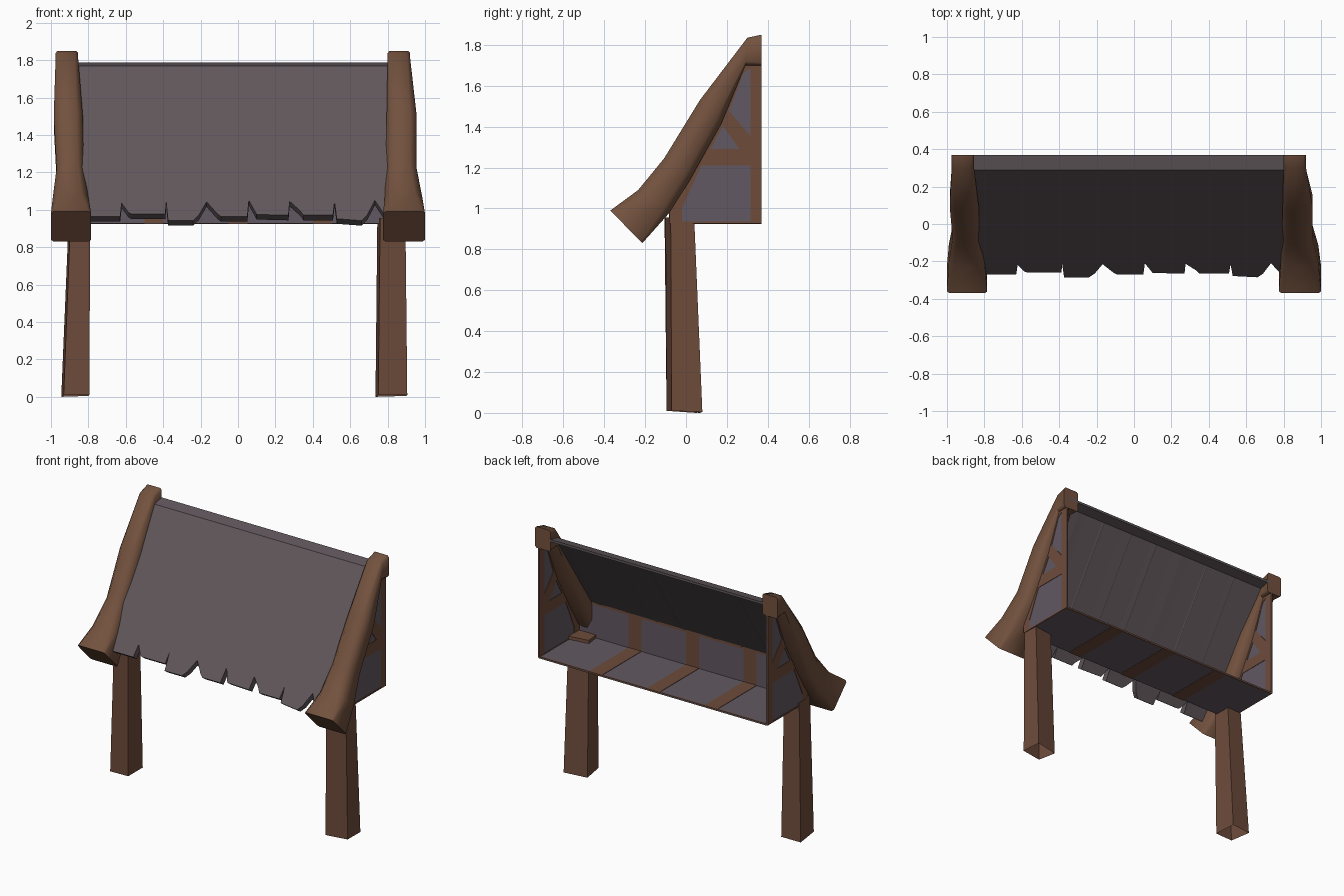
import bpy, bmesh

if "Cube" in bpy.data.objects:
    bpy.data.objects.remove(bpy.data.objects["Cube"])

def material(name, col):
    m = bpy.data.materials.new(name)
    m.diffuse_color = (*col, 1)
    m.use_nodes = True
    m.node_tree.nodes["Principled BSDF"].inputs["Base Color"].default_value = m.diffuse_color
    return m

BEAM = material("beam_brown", (0.170, 0.083, 0.048))
WOOD = material("timber_brown", (0.155, 0.072, 0.044))
ROOF = material("roof_grey", (0.118, 0.095, 0.105))
PANEL = material("panel_grey", (0.122, 0.098, 0.122))

def finish(name, bm, mat, smooth=None, recalc=True):
    if recalc:
        bmesh.ops.recalc_face_normals(bm, faces=bm.faces)
    me = bpy.data.meshes.new(name)
    bm.to_mesh(me)
    bm.free()
    me.materials.append(mat)
    ob = bpy.data.objects.new(name, me)
    bpy.context.collection.objects.link(ob)
    if smooth:
        bpy.ops.object.select_all(action='DESELECT')
        ob.select_set(True)
        bpy.context.view_layer.objects.active = ob
        bpy.ops.object.shade_smooth_by_angle(angle=smooth)
    return ob

def loft(bm, rings, cap_start=True, cap_end=True):
    """Skin a list of equal-length vertex rings."""
    vs = [[bm.verts.new(p) for p in r] for r in rings]
    n = len(vs[0])
    for a, b in zip(vs, vs[1:]):
        for i in range(n):
            j = (i + 1) % n
            bm.faces.new((a[i], a[j], b[j], b[i]))
    if cap_start:
        bm.faces.new(vs[0][::-1])
    if cap_end:
        bm.faces.new(vs[-1])

def plates(name, axis, at, thick, polys, mat):
    """Thin flat plates; 2D outlines in the plane across the given axis."""
    bm = bmesh.new()
    for poly in polys:
        rings = []
        for d in (at - thick / 2, at + thick / 2):
            ring = []
            for p in poly:
                c = list(p)
                c.insert(axis, d)
                ring.append(c)
            rings.append(ring)
        loft(bm, rings)
    return finish(name, bm, mat)

def rect(a0, a1, b0, b1):
    return [(a0, b0), (a1, b0), (a1, b1), (a0, b1)]

# Sloping beams: (upper y, z), (lower y, z), corner chamfer
STATIONS = [((-0.37, 0.99), (-0.214, 0.83), 0.06),
            ((-0.234, 1.09), (-0.08, 0.98), 0.2),
            ((-0.107, 1.245), (0.02, 1.14), 0.22),
            ((0.068, 1.53), (0.175, 1.42), 0.22),
            ((0.30, 1.835), (0.29, 1.70), 0.15),
            ((0.37, 1.85), (0.37, 1.70), 0.08)]
LEFT = [(-1, -.785), (-.99, -.80), (-.97, -.825), (-.985, -.83), (-.975, -.855), (-.975, -.855)]
RIGHT = [(.775, 1), (.785, .985), (.79, .955), (.795, .955), (.80, .92), (.80, .92)]

def beam(name, widths):
    bm = bmesh.new()
    rings = []
    for (up, lo, c), (x0, x1) in zip(STATIONS, widths):
        ring = []
        for u, v in ((c, 0), (1 - c, 0), (1, c), (1, 1 - c), (1 - c, 1), (c, 1), (0, 1 - c), (0, c)):
            ring.append((x0 + (x1 - x0) * u,
                         up[0] + (lo[0] - up[0]) * v,
                         up[1] + (lo[1] - up[1]) * v))
        rings.append(ring)
    loft(bm, rings)
    finish(name, bm, BEAM, smooth=0.9)

beam("left_beam", LEFT)
beam("right_beam", RIGHT)

# Posts, tapered and slightly twisted, open underneath
def post(name, bottom, top):
    bm = bmesh.new()
    loft(bm, [[(x, y, z) for (x, y), z in zip(bottom, (0.01, 0.01, 0.005, 0))],
              [(x, y, 0.955) for x, y in top]], cap_start=False)
    finish(name, bm, WOOD, recalc=False)

post("left_post", [(-.932, -.095), (-.795, -.09), (-.80, .08), (-.945, .07)],
     [(-.895, -.105), (-.79, -.10), (-.79, .035), (-.905, .03)])
post("right_post", [(.75, -.095), (.905, -.07), (.90, .08), (.735, .05)],
     [(.76, -.10), (.895, -.075), (.89, .04), (.745, .02)])

# Roof sheet with a ragged lower hem: (x, y of hem)
HEM = [(-.88, -.27), (-.63, -.27), (-.622, -.22), (-.585, -.255), (-.57, -.26), (-.388, -.26),
       (-.384, -.215), (-.374, -.285), (-.24, -.285), (-.21, -.265), (-.168, -.215),
       (-.11, -.26), (-.09, -.27), (.05, -.27), (.058, -.21), (.10, -.262), (.27, -.265),
       (.276, -.213), (.335, -.25), (.35, -.265), (.508, -.265), (.516, -.215),
       (.528, -.278), (.66, -.285), (.69, -.265), (.732, -.21), (.78, -.26), (.88, -.27)]
bm = bmesh.new()
rings = []
for x, y in HEM:
    z = 1.77 - (0.29 - y) * 1.44
    rings.append([(x, y, z), (x, .29, 1.77), (x, .37, 1.787),
                  (x, .37, 1.77), (x, .302, 1.753), (x, y + .038, z - .027)])
loft(bm, rings)
finish("roof", bm, ROOF)

# Side walls: grey panel with timber framing on both faces
WALL = [(-.08, .93), (.37, .93), (.37, 1.75), (.30, 1.74), (-.08, 1.18)]
FRAME = [rect(.315, .37, .93, 1.75),
         rect(-.02, .37, 1.21, 1.29),
         [(.14, 1.46), (.19, 1.50), (.32, 1.35), (.32, 1.28), (.27, 1.28)],
         [(-.08, .93), (-.02, .93), (-.02, 1.0), (.07, 1.2), (.19, 1.42),
          (.28, 1.66), (.32, 1.69), (.32, 1.74), (.30, 1.74), (-.08, 1.18)],
         rect(-.08, .37, .927, .937)]
for side, x in (("left", -.892), ("right", .892)):
    plates(side + "_wall", 0, x, .006, [WALL], PANEL)
    plates(side + "_wall_frame", 0, x, .012, FRAME, WOOD)

# Front wall and floor with matching timber strips
BARS = (-.45, 0, .45)
plates("front_wall", 1, -.078, .006, [rect(-.89, .89, .93, 1.19)], PANEL)
plates("front_wall_frame", 1, -.078, .012,
       [rect(b - .05, b + .05, .93, 1.18) for b in BARS] + [rect(-.89, .89, 1.165, 1.195)], WOOD)
plates("floor", 2, .93, .006, [rect(-.89, .89, -.08, .37)], PANEL)
plates("floor_frame", 2, .93, .012,
       [rect(b - .05, b + .05, -.08, .37) for b in BARS] + [rect(-.89, .89, .358, .37)], WOOD)
